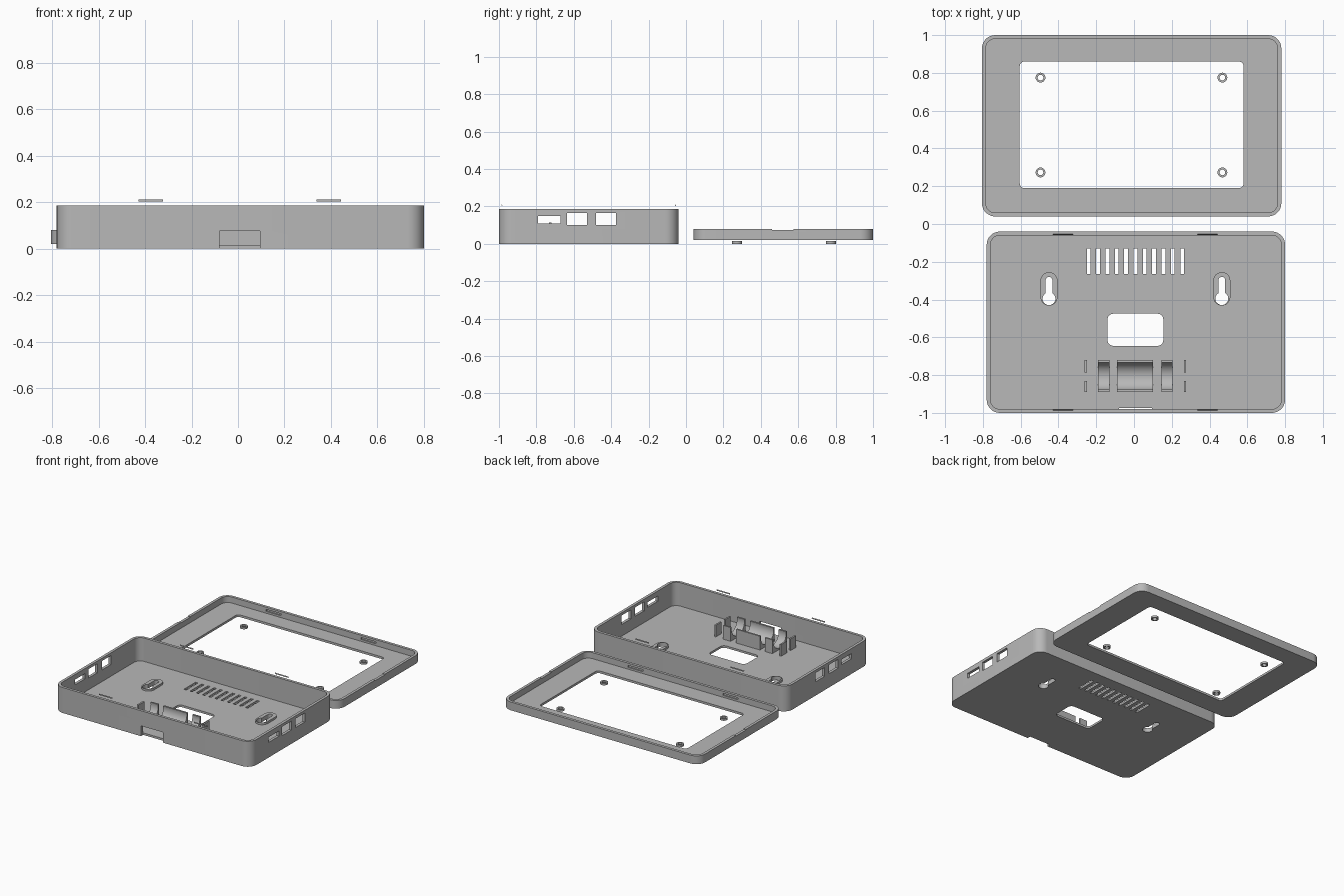
import bpy, bmesh, math
from mathutils import Vector

if "Cube" in bpy.data.objects:
    bpy.data.objects.remove(bpy.data.objects["Cube"])

grey = bpy.data.materials.new("plastic grey")
grey.diffuse_color = (0.48, 0.48, 0.48, 1)
grey.use_nodes = True
grey.node_tree.nodes["Principled BSDF"].inputs["Base Color"].default_value = grey.diffuse_color


def prism(name, pts, lo, hi, axis='z'):
    """Extrude an outline along z, or a (y, z) outline along x."""
    bm = bmesh.new()
    put = (lambda p, h: (p[0], p[1], h)) if axis == 'z' else (lambda p, h: (h, p[0], p[1]))
    face = bm.faces.new([bm.verts.new(put(p, lo)) for p in pts])
    ext = bmesh.ops.extrude_face_region(bm, geom=[face])
    shift = (0, 0, hi - lo) if axis == 'z' else (hi - lo, 0, 0)
    bmesh.ops.translate(bm, vec=shift, verts=[v for v in ext['geom'] if isinstance(v, bmesh.types.BMVert)])
    bmesh.ops.recalc_face_normals(bm, faces=bm.faces)
    mesh = bpy.data.meshes.new(name)
    bm.to_mesh(mesh)
    bm.free()
    mesh.materials.append(grey)
    ob = bpy.data.objects.new(name, mesh)
    bpy.context.collection.objects.link(ob)
    return ob


def rounded(x0, x1, y0, y1, r, n=8):
    pts = []
    for k, (cx, cy) in enumerate([(x1 - r, y1 - r), (x0 + r, y1 - r), (x0 + r, y0 + r), (x1 - r, y0 + r)]):
        for i in range(n + 1):
            a = (k + i / n) * math.pi / 2
            pts.append((cx + r * math.cos(a), cy + r * math.sin(a)))
    return pts


def circle(cx, cy, r, n=32):
    return [(cx + r * math.cos(2 * math.pi * i / n), cy + r * math.sin(2 * math.pi * i / n)) for i in range(n)]


def box(name, x0, x1, y0, y1, z0, z1):
    return prism(name, [(x0, y0), (x1, y0), (x1, y1), (x0, y1)], z0, z1)


def cut(ob, *cutters):
    """Subtract the cutters, then remove them."""
    for c in cutters:
        m = ob.modifiers.new("cut", 'BOOLEAN')
        m.operation, m.solver, m.object = 'DIFFERENCE', 'EXACT', c
    bpy.context.view_layer.update()
    mesh = bpy.data.meshes.new_from_object(ob.evaluated_get(bpy.context.evaluated_depsgraph_get()))
    ob.modifiers.clear()
    ob.data = mesh
    for c in cutters:
        bpy.data.objects.remove(c)


def keyhole(x, z0, z1):
    r, w, yc, top = 0.034, 0.018, -0.395, -0.298
    a0 = math.acos(w / r)
    pts = [(x + w * math.cos(math.pi * i / 10), top + w * math.sin(math.pi * i / 10)) for i in range(11)]
    a1 = math.pi - a0
    sweep = 2 * math.pi - (a1 - a0)
    pts += [(x + r * math.cos(a1 + sweep * i / 24), yc + r * math.sin(a1 + sweep * i / 24)) for i in range(25)]
    return prism("cutter", pts, z0, z1)


# Base tray with a thin floor
base = prism("base_tray", rounded(-0.78, 0.80, -1.0, -0.04, 0.07), 0, 0.185)
cutters = [prism("cutter", rounded(-0.76, 0.78, -0.98, -0.06, 0.05), 0.015, 0.3)]
# Port openings through both side walls
for y0, y1, z0, z1 in [(-0.79, -0.67, 0.11, 0.148), (-0.635, -0.53, 0.10, 0.165), (-0.48, -0.375, 0.10, 0.165)]:
    cutters.append(box("cutter", -0.9, 0.9, y0, y1, z0, z1))
# Cable opening at the front, battery window and vents in the floor
cutters.append(box("cutter", -0.08, 0.095, -1.1, -0.975, -0.1, 0.075))
cutters.append(prism("cutter", rounded(-0.14, 0.155, -0.645, -0.475, 0.03), -0.1, 0.1))
for i in range(11):
    x = -0.24 + 0.0495 * i
    cutters.append(box("cutter", x - 0.01, x + 0.01, -0.265, -0.13, -0.1, 0.1))
hooks = (-0.45, 0.465)
cutters += [keyhole(x, -0.1, 0.1) for x in hooks]
cut(base, *cutters)

# Raised pads around the wall-hanging keyholes
for x in hooks:
    pad = prism("keyhole_pad", rounded(x - 0.045, x + 0.045, -0.432, -0.255, 0.0449), 0.013, 0.03)
    cut(pad, keyhole(x, -0.1, 0.1))

# Curved cradle blocks and end stops
for x0, x1 in [(-0.09, 0.10), (-0.19, -0.13), (0.145, 0.205)]:
    cradle = box("cradle_block", x0, x1, -0.89, -0.72, 0.014, 0.115)
    cut(cradle, prism("cutter", circle(-0.805, 0.10, 0.074, 48), x0 - 0.1, x1 + 0.1, 'x'))
for x in (-0.255, 0.27):
    for y0, y1 in [(-0.785, -0.72), (-0.89, -0.83)]:
        box("cradle_end_stop", x - 0.006, x + 0.006, y0, y1, 0.014, 0.10)

# Snap ridges just above the tray rim
for x in (-0.375, 0.39):
    for y, s in [(-0.987, 1), (-0.053, -1)]:
        prism("snap_ridge", [(y, 0.202), (y + 0.006 * s, 0.207), (y, 0.212)], x - 0.053, x + 0.053, 'x')

# Lid frame with raised rim and display window
lid = prism("lid_frame", rounded(-0.805, 0.78, 0.04, 1.0, 0.07), 0.02, 0.08)
cutters = [prism("cutter", rounded(-0.785, 0.76, 0.06, 0.98, 0.05), 0.036, 0.3),
           prism("cutter", rounded(-0.605, 0.58, 0.19, 0.86, 0.025), -0.1, 0.3),
           box("cutter", -0.9, 0.9, 0.46, 0.575, 0.075, 0.2)]
# Snap grooves inside the long walls
for x in (-0.40, 0.365):
    for y in (0.06, 0.98):
        cutters.append(box("cutter", x - 0.06, x + 0.06, y - 0.008, y + 0.008, 0.05, 0.064))
cut(lid, *cutters)

# Screw spacer rings
for x in (-0.495, 0.468):
    for y in (0.273, 0.775):
        ring = prism("spacer_ring", circle(x, y, 0.026), 0, 0.014)
        cut(ring, prism("cutter", circle(x, y, 0.015), -0.1, 0.1))

# Smooth the curved walls, keep corners crisp
for ob in bpy.context.scene.objects:
    ob.select_set(True)
bpy.context.view_layer.objects.active = base
bpy.ops.object.shade_smooth_by_angle(angle=math.radians(30))
